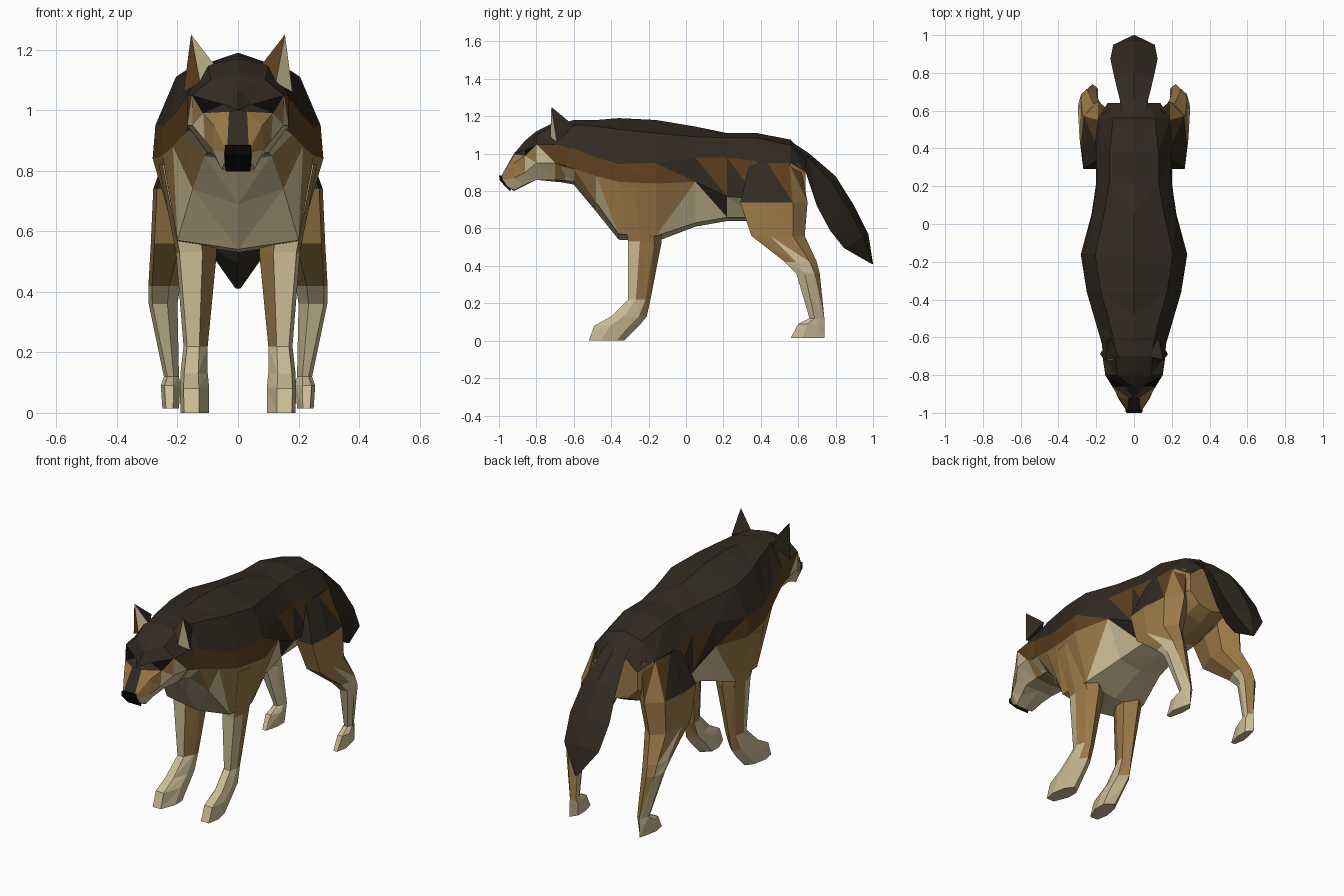
import bpy, bmesh

if "Cube" in bpy.data.objects:
    bpy.data.objects.remove(bpy.data.objects["Cube"])


def material(name, *srgb):
    m = bpy.data.materials.new(name)
    lin = [((c / 255 + 0.055) / 1.055) ** 2.4 for c in srgb]
    m.diffuse_color = (*lin, 1)
    m.use_nodes = True
    m.node_tree.nodes["Principled BSDF"].inputs["Base Color"].default_value = m.diffuse_color
    return m


DARK, BROWN, TAN, CREAM, BLACK = range(5)
MATS = [material("dark fur", 49, 42, 33), material("brown fur", 94, 64, 30),
        material("tan fur", 155, 121, 72), material("cream fur", 203, 188, 149),
        material("black", 8, 8, 9)]


def finish(name, bm, mirror=False):
    if mirror:
        bmesh.ops.mirror(bm, geom=bm.verts[:] + bm.edges[:] + bm.faces[:],
                         axis='X', merge_dist=1e-4)
        bmesh.ops.remove_doubles(bm, verts=bm.verts[:], dist=1e-4)
    bmesh.ops.recalc_face_normals(bm, faces=bm.faces[:])
    me = bpy.data.meshes.new(name)
    bm.to_mesh(me)
    bm.free()
    for m in MATS:
        me.materials.append(m)
    ob = bpy.data.objects.new(name, me)
    bpy.context.collection.objects.link(ob)
    return ob


def loft(name, rings, colour, closed=False, flip=(), mirror=True):
    """Triangulated skin over rings; colour(k, i, t, centre, normal) picks the material."""
    bm = bmesh.new()
    vs = [[bm.verts.new(p) for p in r] for r in rings]
    n = len(rings[0])
    tags = []
    for k in range(len(vs) - 1):
        for i in range(n if closed else n - 1):
            j = (i + 1) % n
            a, b, c, d = vs[k][i], vs[k][j], vs[k + 1][j], vs[k + 1][i]
            tris = ((a, b, d), (b, c, d)) if (k, i) in flip else ((a, b, c), (a, c, d))
            for t, tri in enumerate(tris):
                tags.append((bm.faces.new(tri), k, i, t))
    for r, k in ((vs[0], 0), (vs[-1], len(vs) - 2)):
        tags.append((bm.faces.new(r), k, n - 2, 0))
    bmesh.ops.recalc_face_normals(bm, faces=bm.faces[:])
    bm.normal_update()
    for f, k, i, t in tags:
        f.material_index = colour(k, i, t, f.calc_center_median(), f.normal)
    return finish(name, bm, mirror)


def hull(name, pts, colour):
    bm = bmesh.new()
    for p in pts:
        bm.verts.new(p)
    bmesh.ops.convex_hull(bm, input=bm.verts[:])
    bmesh.ops.recalc_face_normals(bm, faces=bm.faces[:])
    bm.normal_update()
    for f in bm.faces:
        f.material_index = colour(f.normal)
    return finish(name, bm)


def half_ring(y, zt, x1, z1, x2, z2, x3, z3, x4, z4, zb):
    return [(0, y, zt), (x1, y, z1), (x2, y, z2), (x3, y, z3), (x4, y, z4), (0, y, zb)]


def leg_ring(z, yf, yb, xi, xo):
    """Seven-sided section with a bevelled inner front corner."""
    d, w = (yb - yf) * 0.22, xo - xi
    return [(xi, yf + 2 * d, z), (xi + w * .35, yf, z), (xo - .012, yf, z),
            (xo, yf + 1.6 * d, z), (xo - .015, yb - d, z), (xi + w / 2, yb, z),
            (xi, yb - d, z)]


# Body: neck, chest, flank and rump
body = [half_ring(*r) for r in (
    (-.74, 1.14, .08, 1.13, .14, 1.02, .14, .95, .09, .88, .86),
    (-.60, 1.18, .11, 1.155, .18, 1.03, .18, .92, .11, .85, .835),
    (-.48, 1.18, .14, 1.145, .215, .98, .215, .88, .15, .74, .69),
    (-.36, 1.19, .175, 1.13, .25, .945, .25, .85, .20, .57, .54),
    (-.16, 1.18, .205, 1.11, .273, .95, .282, .84, .20, .56, .53),
    (.05, 1.145, .16, 1.09, .22, .98, .225, .85, .14, .63, .61),
    (.22, 1.11, .13, 1.085, .195, .98, .20, .77, .12, .66, .64),
    (.38, 1.11, .13, 1.085, .20, .96, .20, .76, .11, .66, .64),
    (.56, 1.075, .11, 1.045, .19, .95, .19, .78, .10, .70, .68),
    (.64, .98, .07, .96, .14, .90, .14, .80, .08, .74, .72))]


def body_colour(k, i, t, c, n):
    if i < 2:
        return DARK
    if i == 2:
        return (BROWN, BROWN, BROWN, BROWN, (BROWN, DARK)[t],
                (DARK, BROWN)[t], (DARK, BROWN)[t], DARK, TAN)[k]
    if i == 3:
        return (CREAM, TAN, (CREAM, TAN)[t], TAN, (TAN, CREAM)[t],
                (CREAM, DARK)[t], CREAM, TAN, TAN)[k]
    return TAN if k > 6 else CREAM


loft("body", body, body_colour, flip={(4, 3)})

# Head: muzzle to skull, with the eye as one slanted face
head = [half_ring(*r) for r in (
    (-.985, .885, .035, .885, .042, .875, .042, .86, .035, .845, .845),
    (-.92, 1.0, .03, .995, .08, .95, .085, .87, .055, .805, .80),
    (-.86, 1.07, .045, 1.02, .115, .99, .11, .90, .07, .835, .83),
    (-.80, 1.12, .09, 1.10, .152, 1.05, .15, .95, .09, .86, .86),
    (-.70, 1.17, .10, 1.15, .167, 1.05, .167, .95, .10, .86, .85),
    (-.58, 1.175, .10, 1.155, .17, 1.02, .17, .92, .10, .85, .84))]


def head_colour(k, i, t, c, n):
    if i == 0:
        return DARK
    if i == 1:
        return (TAN, (TAN, DARK)[t], (BLACK, DARK)[t], DARK, DARK)[k]
    if i == 2:
        return (TAN, TAN, (CREAM, TAN)[t], (CREAM, BROWN)[t], BROWN)[k]
    return TAN if k == 4 else CREAM


loft("head", head, head_colour)

# Nose
hull("nose", [(s * x, y, z) for s in (-1, 1) for x, y, z in (
    (.04, -1.0, .884), (.045, -.995, .855), (.04, -.94, .798),
    (.045, -.95, .885), (.045, -.93, .83))], lambda n: BLACK)

# Ears
for s, side in ((-1, "left"), (1, "right")):
    hull(side + "_ear", [(s * x, y, z) for x, y, z in (
        (.155, -.72, 1.25), (.07, -.70, 1.14), (.18, -.69, 1.06),
        (.125, -.725, 1.09), (.13, -.60, 1.15))],
        lambda n: (CREAM if n.x > 0 else BROWN) if n.y < -.3 else DARK)

# Front legs
front = [leg_ring(*r) for r in (
    (.82, -.35, -.13, .10, .262), (.53, -.31, -.13, .07, .205),
    (.22, -.31, -.19, .10, .18), (.13, -.40, -.21, .10, .19),
    (.08, -.49, -.25, .095, .192), (0, -.52, -.33, .095, .19))]


def front_colour(k, i, t, c, n):
    if c.z < .2:
        return TAN if n.y > .5 and c.z > .14 else CREAM
    return CREAM if i == 1 or (k == 1 and i == 2) else TAN


loft("front_legs", front, front_colour, closed=True)

# Hind legs
hind = [leg_ring(*r) for r in (
    (.95, .34, .61, .08, .205), (.74, .29, .65, .10, .28),
    (.56, .35, .635, .14, .288), (.42, .53, .70, .19, .296),
    (.36, .59, .715, .20, .295), (.12, .66, .74, .195, .245),
    (.09, .60, .74, .19, .255), (.015, .56, .74, .195, .25))]


def hind_colour(k, i, t, c, n):
    if k == 0:
        return DARK if c.y < .49 else (BROWN, TAN)[t]
    if k == 1:
        return TAN
    if k == 2:
        return CREAM if i == 3 and t == 1 else TAN
    return TAN if c.z > .15 and n.y > .5 else CREAM


loft("hind_legs", hind, hind_colour, closed=True)

# Tail: rings across a drooping path (upper y,z / lower y,z / half width)
tail = []
for yu, zu, yl, zl, w in ((.54, 1.08, .60, .93, .06), (.66, 1.0, .64, .90, .075),
                          (.80, .88, .70, .72, .105), (.90, .72, .77, .59, .125),
                          (.975, .57, .845, .495, .11), (1.0, .41, .99, .412, .008)):
    ym, zm = (yu + yl) / 2, (zu + zl) / 2
    tail.append([(0, yu, zu), (w, ym + (yu - ym) * .6, zm + (zu - zm) * .6), (0, yl, zl)])
loft("tail", tail, lambda k, i, t, c, n: DARK)
